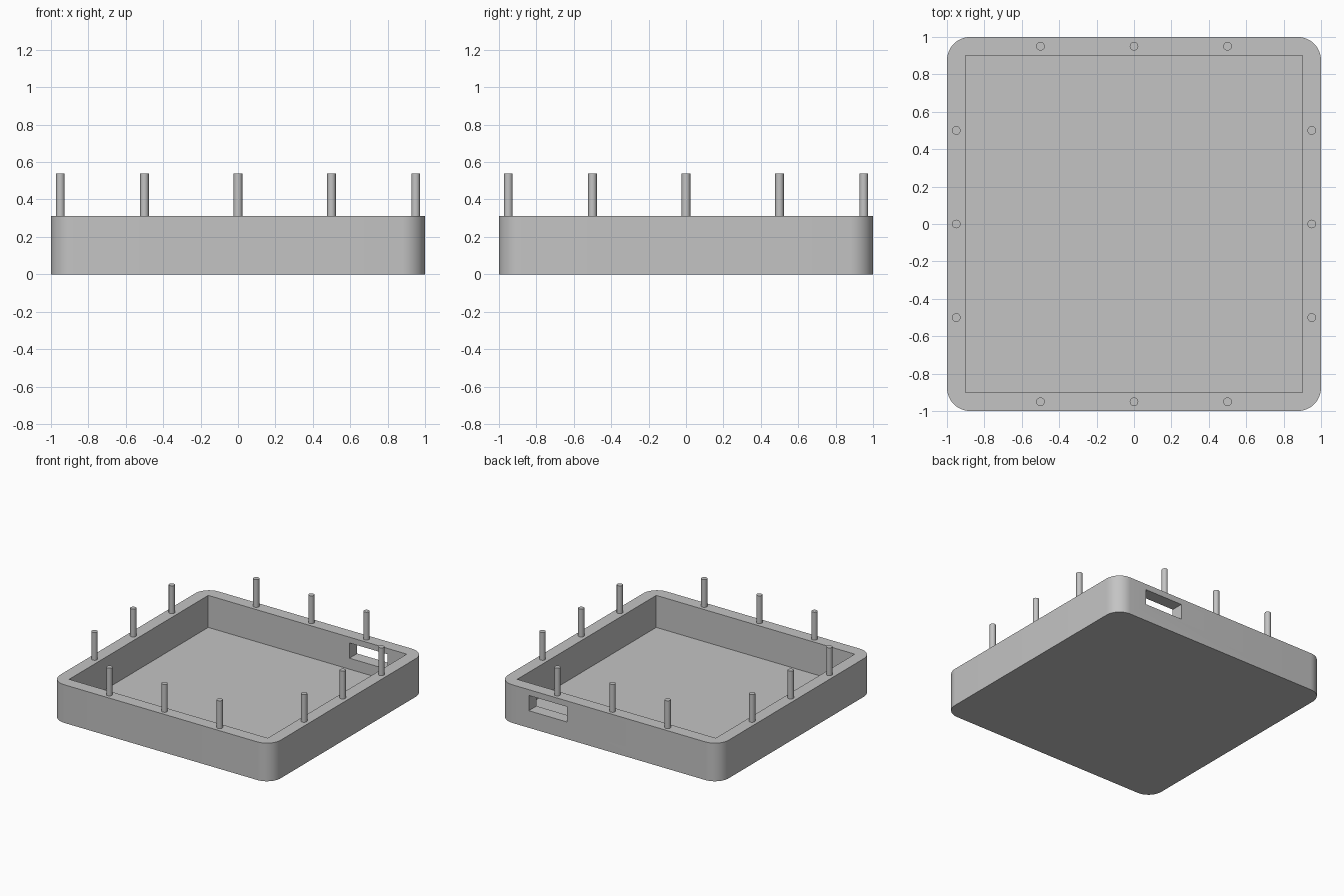
import bpy
import bmesh
import math
from mathutils import Vector

if "Cube" in bpy.data.objects:
    bpy.data.objects.remove(bpy.data.objects["Cube"], do_unlink=True)

HEIGHT = 0.3125
INNER = 0.9
FLOOR = 0.05
CORNER = 0.125
PIN_TOP = 0.54
PIN_RADIUS = 0.023
PIN_LINE = 0.95

grey = bpy.data.materials.new("plain grey")
grey.use_nodes = True
colour = (0.55, 0.55, 0.55, 1)
grey.diffuse_color = colour
grey.node_tree.nodes["Principled BSDF"].inputs["Base Color"].default_value = colour


def make_box(name, low, high, corner=0):
    """Box between two points, with optional rounded vertical edges."""
    low, high = Vector(low), Vector(high)
    bm = bmesh.new()
    bmesh.ops.create_cube(bm, size=1)
    bmesh.ops.scale(bm, vec=high - low, verts=bm.verts)
    bmesh.ops.translate(bm, vec=(low + high) / 2, verts=bm.verts)
    if corner:
        upright = [e for e in bm.edges
                   if abs(e.verts[0].co.z - e.verts[1].co.z) > 0.01]
        bmesh.ops.bevel(bm, geom=upright, offset=corner, segments=12,
                        profile=0.5, affect="EDGES")
    mesh = bpy.data.meshes.new(name)
    bm.to_mesh(mesh)
    bm.free()
    mesh.materials.append(grey)
    obj = bpy.data.objects.new(name, mesh)
    bpy.context.collection.objects.link(obj)
    return obj


def select_only(obj):
    bpy.ops.object.select_all(action="DESELECT")
    obj.select_set(True)
    bpy.context.view_layer.objects.active = obj


def cut(target, cutter):
    cutter.hide_render = True
    mod = target.modifiers.new("cut", "BOOLEAN")
    mod.operation = "DIFFERENCE"
    mod.solver = "EXACT"
    mod.object = cutter
    select_only(target)
    bpy.ops.object.modifier_apply(modifier=mod.name)
    bpy.data.objects.remove(cutter, do_unlink=True)


# Open tray with rounded outer corners and a square cavity
tray = make_box("tray", (-1, -1, 0), (1, 1, HEIGHT), CORNER)
cut(tray, make_box("cavity_cutter", (-INNER, -INNER, FLOOR), (INNER, INNER, 0.6)))

# Connector slot through the back wall
cut(tray, make_box("slot_cutter", (0.38, 0.8, 0.14), (0.725, 1.2, 0.265)))
select_only(tray)
bpy.ops.object.shade_smooth_by_angle(angle=math.radians(30))

# Three pins standing on each rim side
sides = ("front", "left", "back", "right")
for i, side in enumerate(sides):
    turn = i * math.pi / 2
    for n, along in enumerate((-0.5, 0, 0.5), 1):
        x = along * math.cos(turn) + PIN_LINE * math.sin(turn)
        y = along * math.sin(turn) - PIN_LINE * math.cos(turn)
        bpy.ops.mesh.primitive_cylinder_add(
            vertices=24, radius=PIN_RADIUS, depth=PIN_TOP - HEIGHT,
            location=(x, y, (PIN_TOP + HEIGHT) / 2))
        pin = bpy.context.object
        pin.name = f"{side}_pin_{n}"
        pin.data.materials.append(grey)
        bpy.ops.object.shade_smooth_by_angle(angle=math.radians(30))
